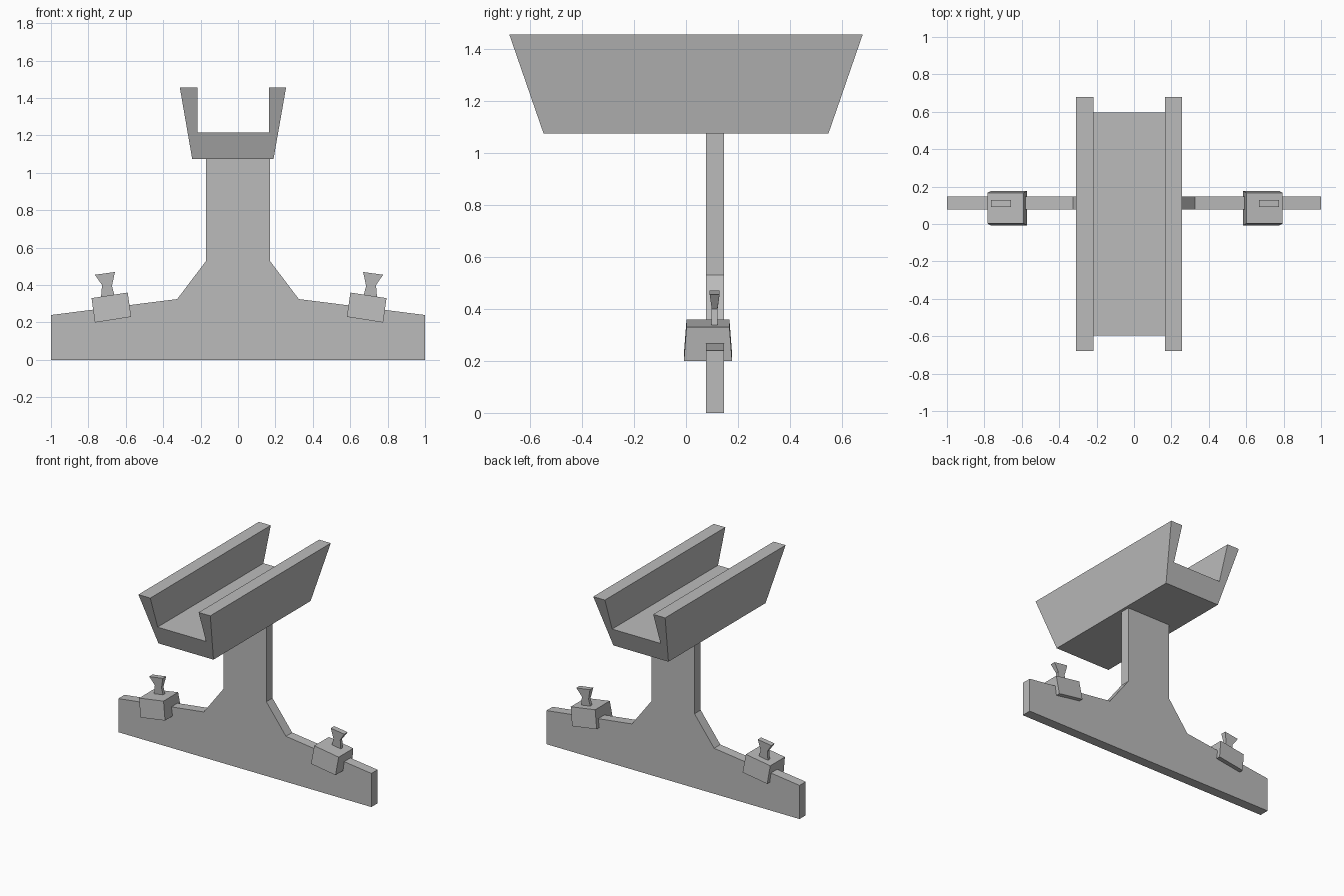
import bpy
import bmesh

cube = bpy.data.objects.get("Cube")
if cube:
    bpy.data.objects.remove(cube, do_unlink=True)

# Single flat grey
grey = bpy.data.materials.new("plain grey")
grey.use_nodes = True
colour = (0.5, 0.5, 0.5, 1)
grey.diffuse_color = colour
bsdf = next(n for n in grey.node_tree.nodes if n.type == 'BSDF_PRINCIPLED')
bsdf.inputs["Base Color"].default_value = colour
bsdf.inputs["Roughness"].default_value = 0.8


def prism(name, profile, depth):
    """Extrude an x-z profile along y; depth gives (y_min, y_max) for each corner."""
    bm = bmesh.new()
    spans = [depth(x, z) for x, z in profile]
    front = [bm.verts.new((x, s[0], z)) for (x, z), s in zip(profile, spans)]
    back = [bm.verts.new((x, s[1], z)) for (x, z), s in zip(profile, spans)]
    bm.faces.new(front)
    bm.faces.new(back[::-1])
    n = len(profile)
    for i in range(n):
        j = (i + 1) % n
        bm.faces.new((front[i], back[i], back[j], front[j]))
    bmesh.ops.recalc_face_normals(bm, faces=bm.faces)
    mesh = bpy.data.meshes.new(name)
    bm.to_mesh(mesh)
    bm.free()
    mesh.materials.append(grey)
    obj = bpy.data.objects.new(name, mesh)
    bpy.context.collection.objects.link(obj)
    return obj


# Upright plate with wide foot and central post
half = [(1, 0), (1, 0.24), (0.325, 0.325), (0.17, 0.53), (0.17, 1.08)]
plate = half + [(-x, z) for x, z in reversed(half)]
prism("support_plate", plate, lambda x, z: (0.077, 0.147))

# Open trough with ends raked outwards
trough = [(-0.245, 1.075), (0.19, 1.075), (0.257, 1.456), (0.165, 1.456),
          (0.165, 1.217), (-0.217, 1.217), (-0.217, 1.456), (-0.311, 1.456)]


def trough_depth(x, z):
    y = 0.548 + (z - 1.075) * 0.346
    return -y, y


prism("trough", trough, trough_depth)

# Tilted clamp blocks and their flared knobs, mirrored left and right
clamp = [(-0.765, 0.2), (-0.571, 0.23), (-0.59, 0.36), (-0.783, 0.33)]
knob = [(-0.733, 0.325), (-0.658, 0.337), (-0.674, 0.395),
        (-0.658, 0.47), (-0.765, 0.455), (-0.727, 0.4)]


def clamp_depth(x, z):
    return (-0.008, 0.177) if z < 0.28 else (0.002, 0.167)


def knob_depth(x, z):
    return (0.091, 0.129) if z > 0.43 else (0.099, 0.121)


for side in ("right", "left"):
    def place(points):
        return [(0.011 - x if side == "left" else x, z) for x, z in points]
    prism(side + "_clamp", place(clamp), clamp_depth)
    prism(side + "_knob", place(knob), knob_depth)
